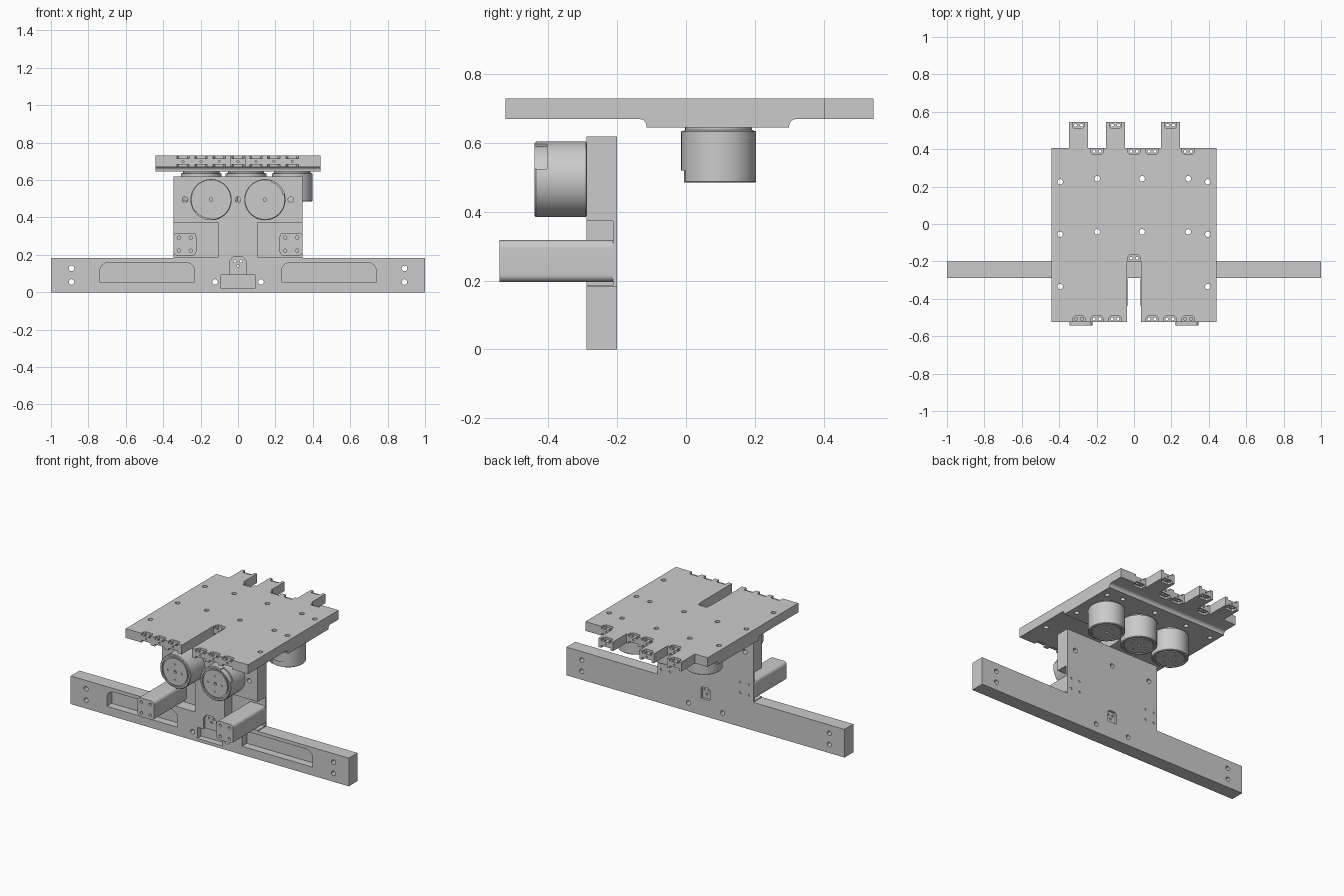
import bpy, bmesh
from math import sin, cos, pi, radians

if "Cube" in bpy.data.objects:
    bpy.data.objects.remove(bpy.data.objects["Cube"])

# ---------- helpers ----------
def rect(u0, u1, v0, v1):
    return [(u0, v0), (u1, v0), (u1, v1), (u0, v1)]

def arc(cu, cv, r, a0, a1, n=8):
    return [(cu + r * cos(radians(a0 + (a1 - a0) * i / n)),
             cv + r * sin(radians(a0 + (a1 - a0) * i / n))) for i in range(n + 1)]

def circle(cu, cv, r, n=20):
    return arc(cu, cv, r, 0, 360, n)[:-1]

def add_prism(bm, axis, pts, lo, hi):
    def pos(u, v, a):
        return {'x': (a, u, v), 'y': (u, a, v), 'z': (u, v, a)}[axis]
    b = [bm.verts.new(pos(u, v, lo)) for u, v in pts]
    t = [bm.verts.new(pos(u, v, hi)) for u, v in pts]
    n = len(pts)
    bm.faces.new(b)
    bm.faces.new(t[::-1])
    for i in range(n):
        j = (i + 1) % n
        bm.faces.new((b[i], t[i], t[j], b[j]))

def finish(name, bm):
    bmesh.ops.recalc_face_normals(bm, faces=bm.faces[:])
    me = bpy.data.meshes.new(name)
    bm.to_mesh(me)
    bm.free()
    ob = bpy.data.objects.new(name, me)
    bpy.context.collection.objects.link(ob)
    return ob

def solid(name, *prisms):
    bm = bmesh.new()
    for p in prisms:
        add_prism(bm, *p)
    return finish(name, bm)

def select(ob):
    bpy.ops.object.select_all(action='DESELECT')
    ob.select_set(True)
    bpy.context.view_layer.objects.active = ob

def cut(ob, prisms):
    cutter = solid("cutter", *prisms)
    cutter.hide_render = True
    m = ob.modifiers.new("cut", 'BOOLEAN')
    m.operation, m.solver, m.object, m.use_self = 'DIFFERENCE', 'EXACT', cutter, True
    select(ob)
    bpy.ops.object.modifier_apply(modifier=m.name)
    bpy.data.objects.remove(cutter)

def smooth(ob):
    select(ob)
    bpy.ops.object.shade_smooth_by_angle(angle=radians(30))

# ---------- top plate: side profile, then slot and tab gaps ----------
profile = ([(-0.525, 0.67)] + arc(-0.135, 0.65, 0.02, 90, 0) + [(-0.115, 0.645), (0.30, 0.645)]
           + arc(0.32, 0.65, 0.02, 180, 90) + [(0.545, 0.67), (0.545, 0.73), (-0.525, 0.73)])
top = solid("top_plate", ('x', profile, -0.44, 0.44))
gaps = [(-0.5, -0.348), (-0.246, -0.15), (-0.048, 0.144), (0.246, 0.5)]
cut(top, [('z', rect(a, b, 0.405, 0.7), 0.5, 0.9) for a, b in gaps]
    + [('z', rect(-0.037, 0.037, -0.7, -0.2), 0.5, 0.9)])

# connector recesses along the edges: (x, edge y, inward direction)
conn = [(x, -0.525, 1) for x in (-0.294, -0.198, -0.101, 0.096, 0.192, 0.29)]
conn += [(x, 0.405, -1) for x in (-0.198, 0.0, 0.096, 0.29)]
conn += [(x, 0.545, -1) for x in (-0.297, -0.099, 0.195)]
conn += [(0.0, -0.2, 1)]
recesses, holes = [], []
for x, y, d in conn:
    w = 0.033
    e, i = y - 0.01 * d, y + 0.033 * d
    shape = [(x - w, e), (x + w, e), (x + w, i - 0.01 * d), (x + w - 0.01, i),
             (x - w + 0.01, i), (x - w, i - 0.01 * d)]
    recesses += [('z', shape, 0.716, 0.8), ('z', shape, 0.6, 0.684)]
    holes += [('z', circle(x + s * 0.016, y + 0.017 * d, 0.008, 14), 0.6, 0.8) for s in (-1, 1)]
    holes.append(('y', circle(x, 0.70, 0.005, 12), *sorted((e, y + 0.02 * d))))
cut(top, recesses)
holes += [('z', circle(x, y, 0.015), 0.5, 0.9) for x in (-0.197, 0.043, 0.29) for y in (-0.042, 0.242)]
holes += [('z', circle(x, y, 0.015), 0.5, 0.9) for x in (-0.395, 0.395) for y in (-0.335, -0.055, 0.225)]
cut(top, holes)
smooth(top)

# ---------- upright plate: inverted T ----------
tee = [(-1, 0), (1, 0), (1, 0.183), (0.345, 0.183), (0.345, 0.62),
       (-0.345, 0.62), (-0.345, 0.183), (-1, 0.183)]
upright = solid("upright_plate", ('y', tee, -0.29, -0.2))
cut(upright, [('y', rect(*sorted((s * 0.105, s * 0.5)), 0.188, 0.374), -0.4, -0.212) for s in (-1, 1)])

# lightening pockets, centre recess and rear connector recess
pocket = [(0.232, 0.055), (0.74, 0.055)] + arc(0.69, 0.11, 0.05, 0, 90) + arc(0.282, 0.11, 0.05, 90, 180)
cut(upright, [('y', [(s * u, v) for u, v in pocket], -0.4, -0.24) for s in (-1, 1)]
    + [('y', rect(-0.09, 0.09, 0.02, 0.093), -0.4, -0.25)])
badge = [(-0.045, 0.085), (0.045, 0.085), (0.045, 0.165), (0.025, 0.19), (-0.025, 0.19), (-0.045, 0.165)]
rear = [(-0.033, 0.11), (0.033, 0.11), (0.033, 0.175), (0.02, 0.187), (-0.02, 0.187), (-0.033, 0.175)]
cut(upright, [('y', badge, -0.4, -0.273), ('y', rear, -0.215, -0.1)])
holes = [('y', circle(x, z, 0.015), -0.5, 0.1) for x in (-0.89, 0.89) for z in (0.055, 0.128)]
holes += [('y', circle(x, z, 0.015), -0.5, 0.1) for x, z in
          ((-0.123, 0.055), (0.123, 0.055), (-0.283, 0.495), (0, 0.495), (0.283, 0.495))]
holes += [('y', circle(x, z, 0.007, 12), -0.5, 0.1) for x, z in ((-0.016, 0.165), (0.016, 0.165), (0, 0.14))]
holes += [('y', circle(s * 0.285 + dx, z, 0.008, 14), -0.205, 0) for s in (-1, 1)
          for dx in (-0.032, 0.032) for z in (0.222, 0.292)]
cut(upright, holes)
smooth(upright)

# ---------- forward arms: rounded bars ----------
for s, side in ((-1, "left"), (1, "right")):
    x, hw, r = s * 0.284, 0.061, 0.022
    bar = (arc(x + hw - r, 0.318 - r, r, 0, 90) + arc(x - hw + r, 0.318 - r, r, 90, 180)
           + arc(x - hw + r, 0.196 + r, r, 180, 270) + arc(x + hw - r, 0.196 + r, r, 270, 360))
    arm = solid("arm_" + side, ('y', bar, -0.542, -0.21))
    cut(arm, [('y', circle(x + dx, z, 0.009, 14), -0.6, -0.52)
              for dx in (-0.032, 0.032) for z in (0.222, 0.292)])
    smooth(arm)

# ---------- round motors: turned body with face groove and cable notch ----------
def motor(name, loc, rot_x, notch, R):
    h, k = 0.165, R / 0.112
    prof = [(0, 0), (0.1 * k, 0), (0.1 * k, 0.012), (R, 0.016), (R, h - 0.004), (R - 0.004, h),
            (0.097 * k, h), (0.097 * k, h - 0.008), (0.089 * k, h - 0.008), (0.089 * k, h),
            (0.009, h), (0.009, h - 0.012), (0, h - 0.012)]
    bm = bmesh.new()
    vs = [bm.verts.new((r, 0, z)) for r, z in prof]
    es = [bm.edges.new(p) for p in zip(vs, vs[1:])]
    bmesh.ops.spin(bm, geom=vs + es, cent=(0, 0, 0), axis=(0, 0, 1), angle=2 * pi, steps=64)
    bmesh.ops.remove_doubles(bm, verts=bm.verts[:], dist=1e-5)
    ob = finish(name, bm)
    sector = arc(0, 0, 0.104 * k, notch - 27, notch + 27, 12) + arc(0, 0, 0.14, notch + 27, notch - 27, 12)
    cut(ob, [('z', sector, h - 0.035, h + 0.02)]
        + [('z', circle(0.05 * cos(a * pi / 2), 0.05 * sin(a * pi / 2), 0.005, 12), h - 0.006, h + 0.02)
           for a in range(4)])
    ob.location = loc
    ob.rotation_euler = (rot_x, 0, 0)
    smooth(ob)

motor("front_motor_left", (-0.144, -0.275, 0.495), pi / 2, 245, 0.11)
motor("front_motor_right", (0.144, -0.275, 0.495), pi / 2, 43, 0.11)
for i, x in enumerate((-0.197, 0.043, 0.29)):
    motor("hanging_motor_%d" % (i + 1), (x, 0.095, 0.65), pi, 90, 0.109)
